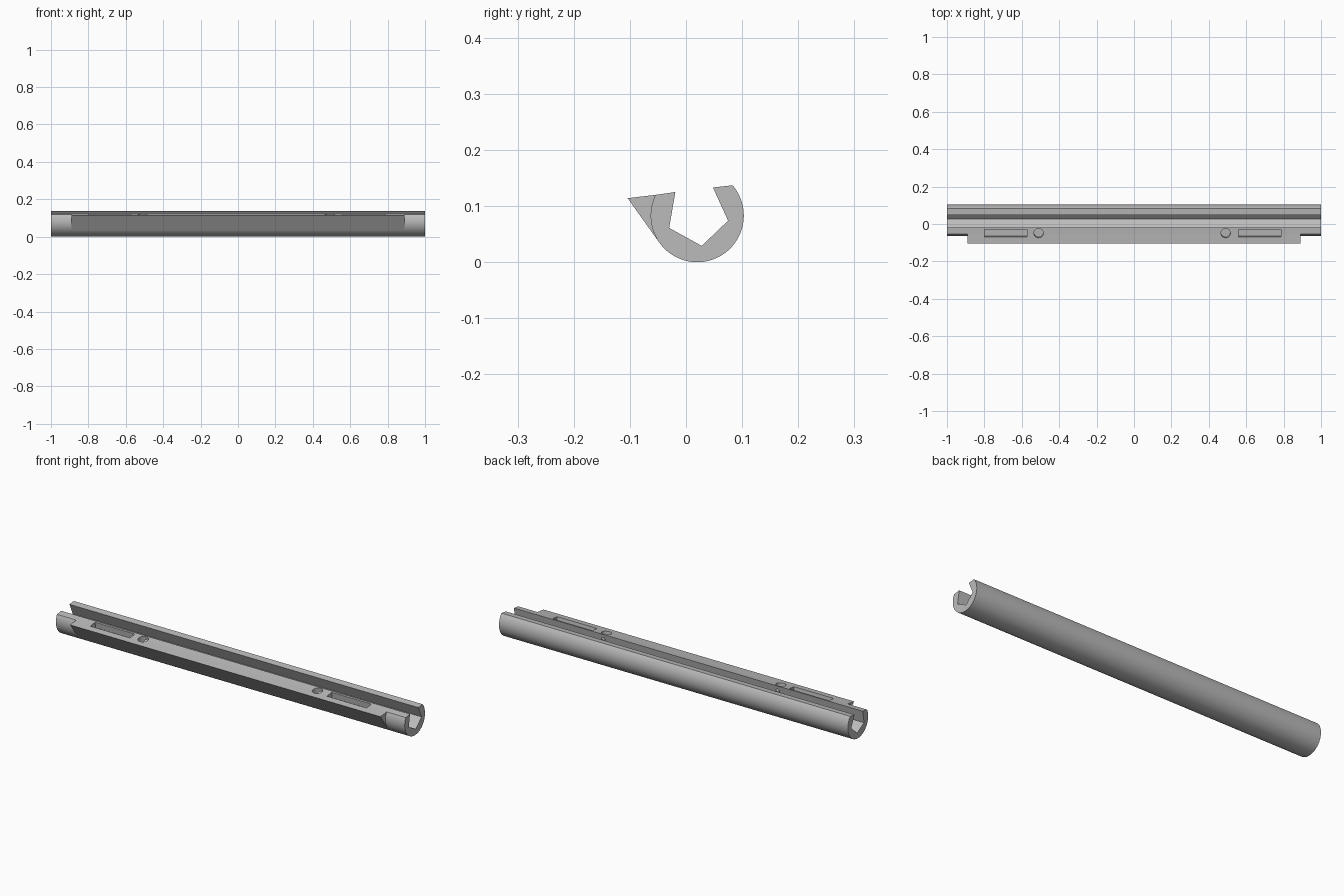
import bpy, bmesh
from math import radians, cos, sin, atan2
from mathutils import Matrix

cube = bpy.data.objects.get("Cube")
if cube:
    bpy.data.objects.remove(cube, do_unlink=True)

grey = bpy.data.materials.new("plain grey")
grey.use_nodes = True
grey.diffuse_color = (0.5, 0.5, 0.5, 1)
grey.node_tree.nodes["Principled BSDF"].inputs["Base Color"].default_value = (0.5, 0.5, 0.5, 1)

CY, CZ, R = 0.02, 0.083, 0.083      # tube centre and radius
TIP = (-0.104, 0.114)               # outer edge of the flange
LIP = (-0.019, 0.125)               # inner edge of the flat top
SLOPE = atan2(LIP[1] - TIP[1], LIP[0] - TIP[0])


def arc(start, end, steps):
    angles = [radians(start + (end - start) * i / steps) for i in range(steps + 1)]
    return [(CY + R * cos(a), CZ + R * sin(a)) for a in angles]


def make_object(name, bm):
    bmesh.ops.recalc_face_normals(bm, faces=bm.faces)
    mesh = bpy.data.meshes.new(name)
    bm.to_mesh(mesh)
    bm.free()
    mesh.materials.append(grey)
    ob = bpy.data.objects.new(name, mesh)
    bpy.context.collection.objects.link(ob)
    return ob


def extrude_profile(name, points, half):
    """Extrude a (y, z) outline along x."""
    bm = bmesh.new()
    face = bm.faces.new([bm.verts.new((-half, y, z)) for y, z in points])
    moved = bmesh.ops.extrude_face_region(bm, geom=[face], use_keep_orig=True)["geom"]
    bmesh.ops.translate(bm, vec=(2 * half, 0, 0),
                        verts=[v for v in moved if isinstance(v, bmesh.types.BMVert)])
    return make_object(name, bm)


# Round tube with an angular open channel
channel = [LIP, (-0.03, 0.061), (0.028, 0.029), (0.075, 0.074), (0.048, 0.133)]
tube = extrude_profile("slotted_tube", arc(40.6, -206.4, 80) + channel, 1.0)

# Wedge flange that meets the tube at a tangent
flange = extrude_profile("wedge_flange", arc(-144.3, -206.4, 20) + [TIP], 0.89)

# Pockets and round holes sunk into the sloping top
bm = bmesh.new()
for slot_x, hole_x in ((-0.685, -0.51), (0.672, 0.49)):
    place = Matrix.Translation((0, -0.049, 0.121)) @ Matrix.Rotation(SLOPE, 4, 'X')
    bmesh.ops.create_cube(bm, size=1, matrix=place @ Matrix.Translation((slot_x, 0, 0))
                          @ Matrix.Diagonal((0.228, 0.04, 0.06, 1)))
    bmesh.ops.create_cone(bm, cap_ends=True, segments=32, radius1=0.025, radius2=0.025,
                          depth=0.06, matrix=place @ Matrix.Translation((hole_x, 0, 0)))
cutter = make_object("pocket_cutter", bm)
cutter.hide_render = True

for ob in (tube, flange):
    mod = ob.modifiers.new("pockets", 'BOOLEAN')
    mod.operation = 'DIFFERENCE'
    mod.solver = 'EXACT'
    mod.object = cutter
    bpy.ops.object.select_all(action='DESELECT')
    ob.select_set(True)
    bpy.context.view_layer.objects.active = ob
    bpy.ops.object.modifier_apply(modifier=mod.name)
    bpy.ops.object.shade_smooth_by_angle(angle=radians(25))

bpy.data.objects.remove(cutter, do_unlink=True)
